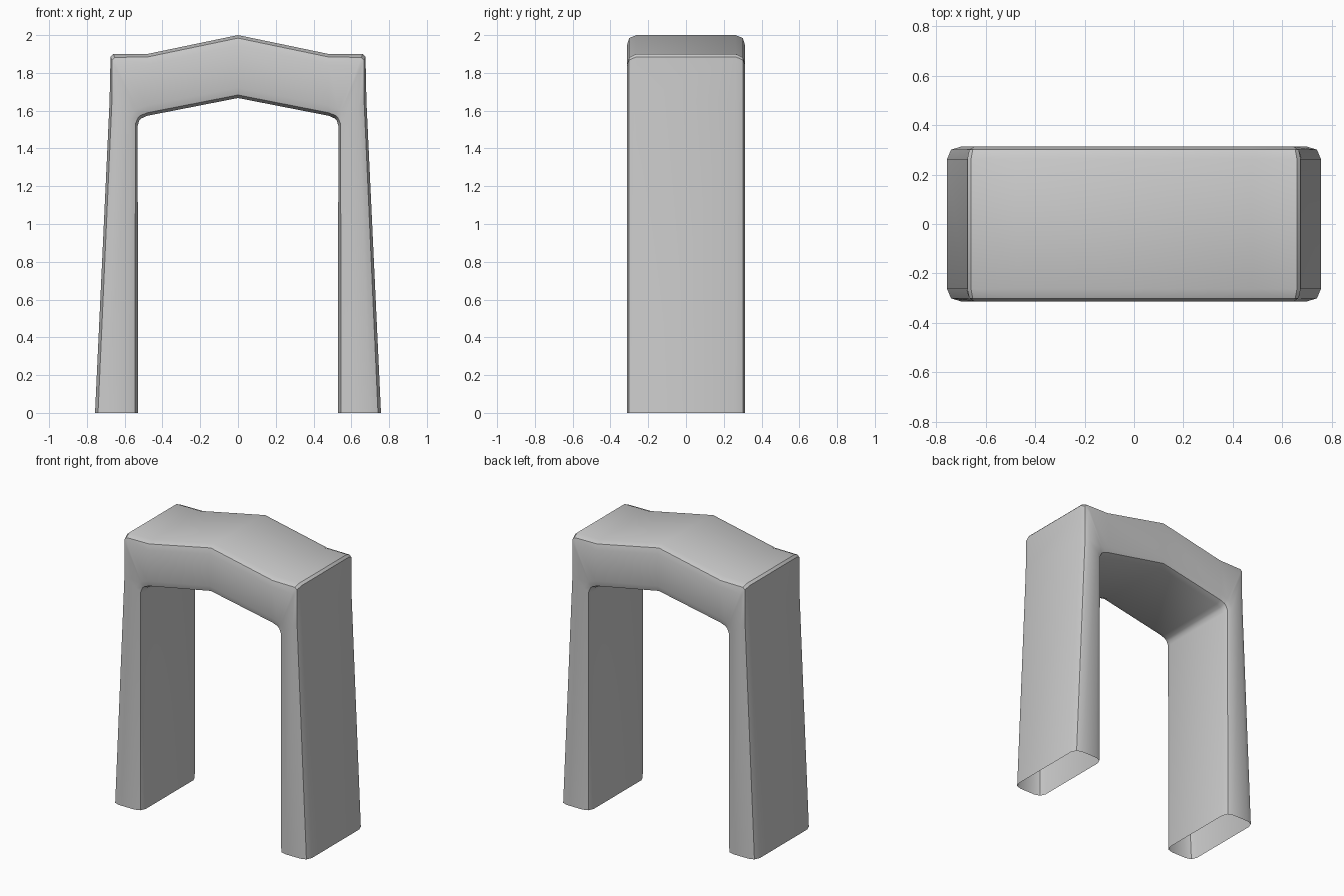
import bpy, bmesh
from mathutils import Vector

if "Cube" in bpy.data.objects:
    bpy.data.objects.remove(bpy.data.objects["Cube"])

# Stations from the right foot to the ridge: outer point, inner point (x, z), mitre factor
HALF = [
    ((0.757, 0.0), (0.530, 0.0), 1.0),
    ((0.680, 1.65), (0.531, 1.52), 1.0),
    ((0.675, 1.885), (0.523, 1.548), 1.2),
    ((0.660, 1.90), (0.510, 1.56), 1.2),
    ((0.480, 1.90), (0.480, 1.573), 1.0),
    ((0.0, 2.0), (0.0, 1.667), 1.0),
]
# Rounded edge of the cross-section: inset from the surface, depth in y
EDGE = [(0.0, 0.263), (0.016, 0.301), (0.055, 0.313)]


def flip(p):
    return (-p[0], p[1])


def section(outer, inner, mitre):
    """Closed cross-section loop between an outer and an inner point."""
    o, i = Vector(outer), Vector(inner)
    d = (i - o).normalized() * mitre
    if mitre > 1:
        e = Vector((0.0, 0.0))
        e = (Vector((0.53, 1.565)) - o).normalized() if o.x > 0 else (Vector((-0.53, 1.565)) - o).normalized()
        d = e * mitre
    back = (i - o).normalized()
    pts = [(o + d * k, y) for k, y in EDGE]
    pts += [(i - back * k, y) for k, y in reversed(EDGE)]
    pts += [(p, -y) for p, y in reversed(pts)]
    return [(p.x, y, p.y) for p, y in pts]


stations = HALF + [(flip(o), flip(i), m) for o, i, m in reversed(HALF[:-1])]

# Arch skin, open under both feet
bm = bmesh.new()
rings = [[bm.verts.new(c) for c in section(*s)] for s in stations]
for a, b in zip(rings, rings[1:]):
    n = len(a)
    for k in range(n):
        bm.faces.new((a[k], a[(k + 1) % n], b[(k + 1) % n], b[k]))
bmesh.ops.recalc_face_normals(bm, faces=bm.faces)
mesh = bpy.data.meshes.new("arch")
bm.to_mesh(mesh)
bm.free()
arch = bpy.data.objects.new("arch", mesh)
bpy.context.collection.objects.link(arch)

# Smooth shading with a crease along the rims
bpy.context.view_layer.objects.active = arch
arch.select_set(True)
bpy.ops.object.shade_smooth_by_angle(angle=0.61)
